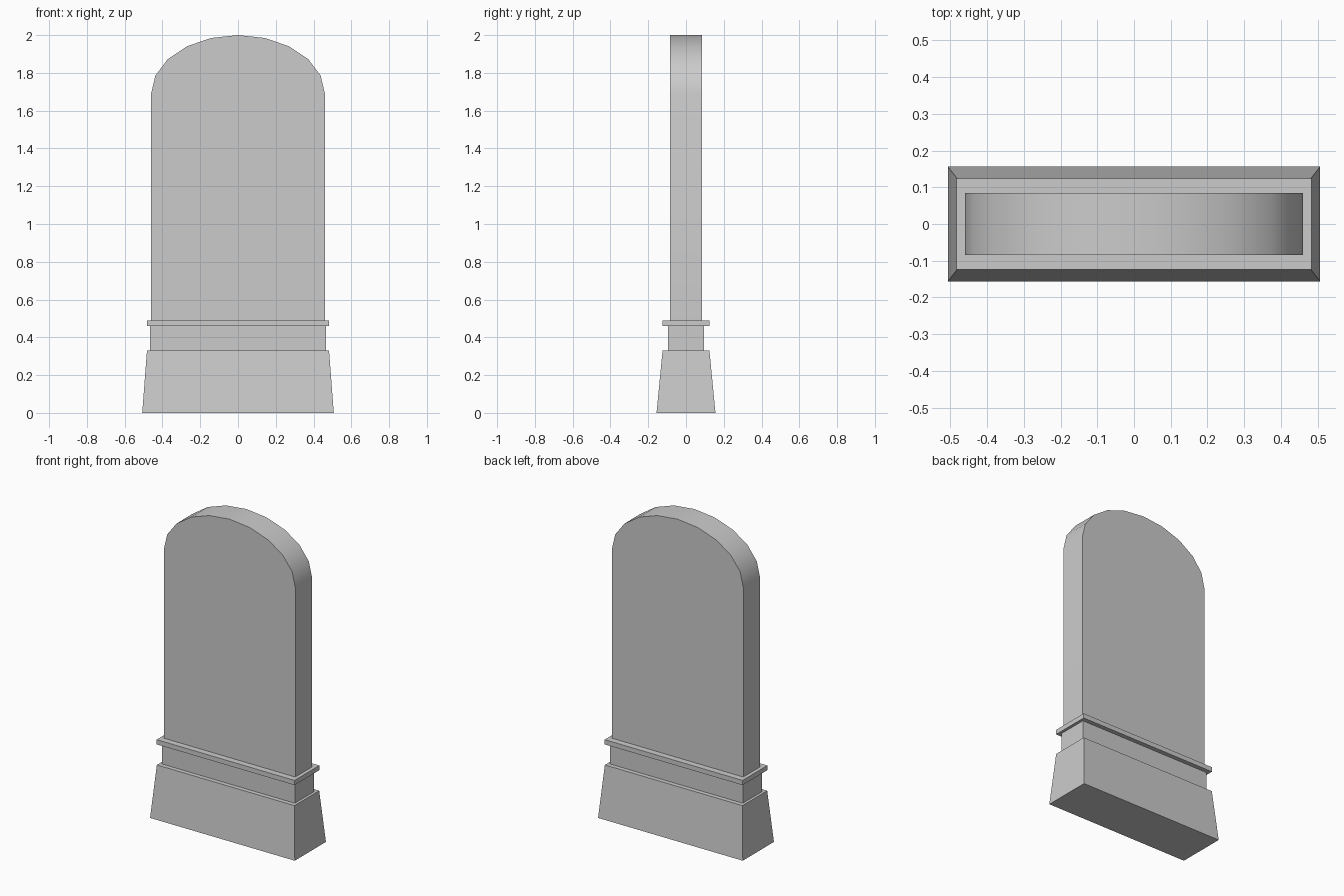
import bpy
import bmesh
import math

cube = bpy.data.objects.get("Cube")
if cube:
    bpy.data.objects.remove(cube, do_unlink=True)

# Single stone colour
stone = bpy.data.materials.new("grey_stone")
stone.use_nodes = True
STONE_RGBA = (0.6, 0.6, 0.6, 1)
stone.diffuse_color = STONE_RGBA
stone.node_tree.nodes["Principled BSDF"].inputs["Base Color"].default_value = STONE_RGBA


def loft(name, start, end):
    """Solid joining two matching outlines, capped at both ends."""
    bm = bmesh.new()
    a = [bm.verts.new(p) for p in start]
    b = [bm.verts.new(p) for p in end]
    bm.faces.new(a)
    bm.faces.new(b)
    for i in range(len(a)):
        j = (i + 1) % len(a)
        bm.faces.new((a[i], a[j], b[j], b[i]))
    bmesh.ops.recalc_face_normals(bm, faces=bm.faces)
    mesh = bpy.data.meshes.new(name)
    bm.to_mesh(mesh)
    bm.free()
    mesh.materials.append(stone)
    obj = bpy.data.objects.new(name, mesh)
    bpy.context.collection.objects.link(obj)
    return obj


def rect(half_x, half_y, z):
    return [(sx * half_x, sy * half_y, z)
            for sx, sy in ((-1, -1), (1, -1), (1, 1), (-1, 1))]


def block(name, bottom, top, z0, z1):
    return loft(name, rect(*bottom, z0), rect(*top, z1))


# Stepped foot: tapered plinth, recessed neck, thin ledge
block("plinth", (0.507, 0.156), (0.482, 0.124), 0, 0.33)
block("neck", (0.465, 0.096), (0.465, 0.096), 0.33, 0.46)
block("ledge", (0.483, 0.124), (0.483, 0.124), 0.46, 0.49)

# Upright slab with a ten-segment elliptical head
HALF_W, HALF_D, SPRING, RISE, STEPS = 0.46, 0.084, 1.69, 0.31, 10
outline = [(-HALF_W, 0.49), (HALF_W, 0.49)]
for i in range(STEPS + 1):
    t = math.pi * i / STEPS
    outline.append((HALF_W * math.cos(t), SPRING + RISE * math.sin(t)))
slab = loft("headstone_slab",
            [(x, -HALF_D, z) for x, z in outline],
            [(x, HALF_D, z) for x, z in outline])

# Smooth the arch while keeping the front and back edges crisp
bpy.ops.object.select_all(action="DESELECT")
slab.select_set(True)
bpy.context.view_layer.objects.active = slab
bpy.ops.object.shade_smooth_by_angle(angle=math.radians(40))
